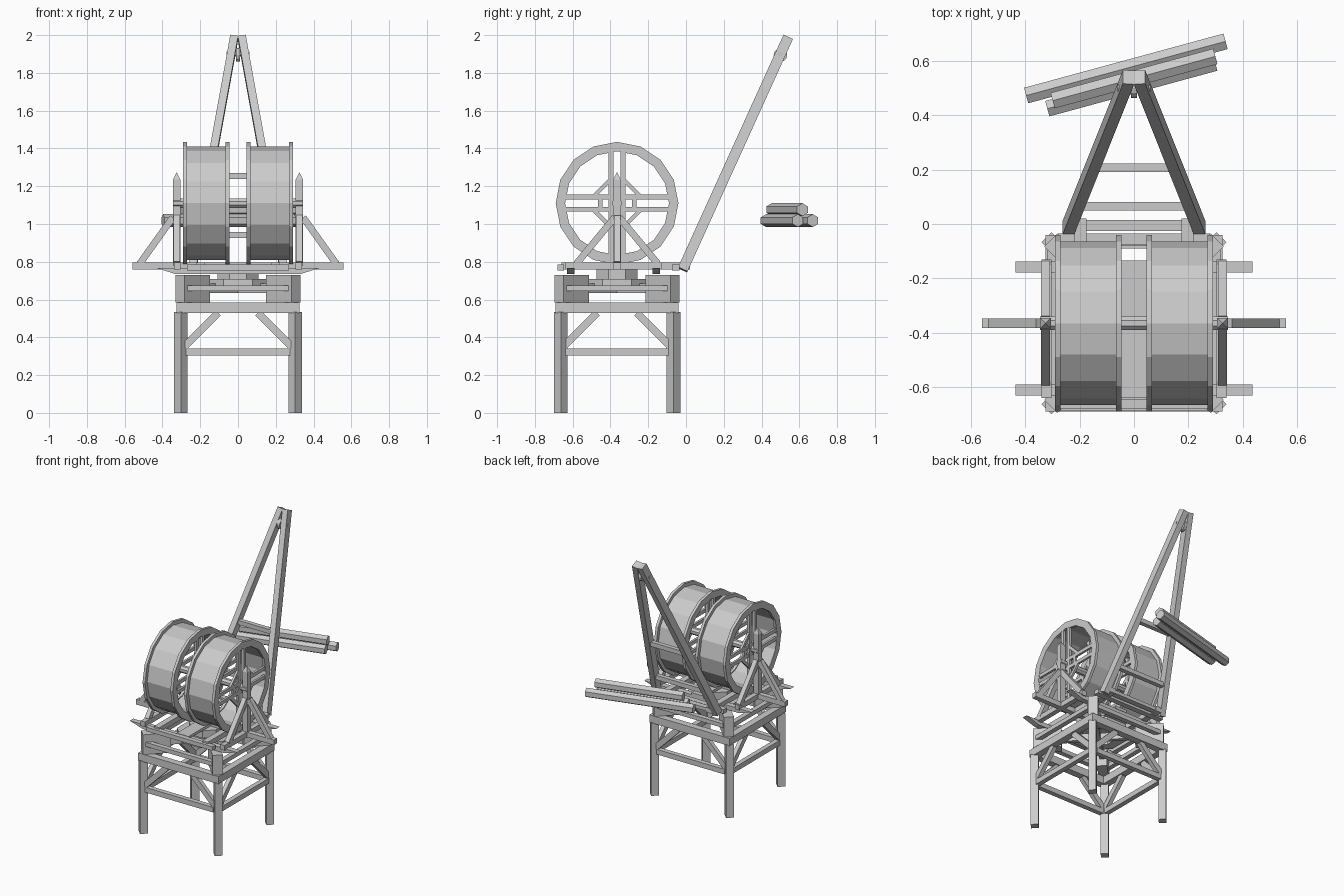
import bpy, bmesh, math
from mathutils import Vector, Matrix

if "Cube" in bpy.data.objects:
    bpy.data.objects.remove(bpy.data.objects["Cube"])

wood = bpy.data.materials.new("weathered_grey_wood")
wood.diffuse_color = (0.6, 0.6, 0.6, 1)
wood.use_nodes = True
wood.node_tree.nodes["Principled BSDF"].inputs["Base Color"].default_value = wood.diffuse_color
CY = -0.365          # centre line of the tower in y
AXLE_Z = 1.11


def finish(name, bm):
    bmesh.ops.recalc_face_normals(bm, faces=bm.faces)
    me = bpy.data.meshes.new(name)
    bm.to_mesh(me)
    bm.free()
    me.materials.append(wood)
    ob = bpy.data.objects.new(name, me)
    bpy.context.collection.objects.link(ob)
    return ob


def box(name, x0, x1, y0, y1, z0, z1, turn=0):
    """Box from its limits, turned about its own vertical axis."""
    bm = bmesh.new()
    m = (Matrix.Translation(((x0 + x1) / 2, (y0 + y1) / 2, (z0 + z1) / 2))
         @ Matrix.Rotation(turn, 4, 'Z')
         @ Matrix.Diagonal((x1 - x0, y1 - y0, z1 - z0, 1)))
    bmesh.ops.create_cube(bm, size=1, matrix=m)
    return finish(name, bm)


def beam(name, a, b, w, d, side=(1, 0, 0)):
    """Square timber from a to b, w wide along side and d deep."""
    a, b = Vector(a), Vector(b)
    ax = (b - a).normalized()
    s = Vector(side)
    s = (s - ax * s.dot(ax)).normalized()
    t = ax.cross(s)
    m = Matrix((s, t, ax)).transposed().to_4x4()
    m = Matrix.Translation((a + b) / 2) @ m @ Matrix.Diagonal((w, d, (b - a).length, 1))
    bm = bmesh.new()
    bmesh.ops.create_cube(bm, size=1, matrix=m)
    return finish(name, bm)


def ring(name, centre, axis, r0, r1, h, n, phase=0.0):
    """Polygonal ring around the x or z axis, h thick."""
    bm = bmesh.new()
    loops = []
    for r, k in ((r0, -h / 2), (r1, -h / 2), (r1, h / 2), (r0, h / 2)):
        row = []
        for i in range(n):
            t = 2 * math.pi * (i + phase) / n
            u, v = r * math.sin(t), r * math.cos(t)
            p = (k, u, v) if axis == 'X' else (u, v, k)
            row.append(bm.verts.new(Vector(centre) + Vector(p)))
        loops.append(row)
    for j in range(4):
        for i in range(n):
            bm.faces.new((loops[j][i], loops[j][(i + 1) % n],
                          loops[(j + 1) % 4][(i + 1) % n], loops[(j + 1) % 4][i]))
    return finish(name, bm)


def rod(name, a, b, r, n, turn=0.0):
    a, b = Vector(a), Vector(b)
    m = (Matrix.Translation((a + b) / 2) @ (b - a).to_track_quat('Z', 'Y').to_matrix().to_4x4()
         @ Matrix.Rotation(turn, 4, 'Z'))
    bm = bmesh.new()
    bmesh.ops.create_cone(bm, cap_ends=True, segments=n, radius1=r, radius2=r,
                          depth=(b - a).length, matrix=m)
    return finish(name, bm)


# tower legs and corner blocks, set diagonally
for sx in (-1, 1):
    for sy in (-1, 1):
        x, y = sx * 0.303, CY + sy * 0.298
        box("tower_leg", x - .026, x + .026, y - .026, y + .026, 0, .535, math.pi / 4)
        x, y = sx * 0.24, CY + sy * 0.24
        box("corner_block", x - .094, x + .094, y - .034, y + .034, .585, .73,
            sx * sy * math.pi / 4)

# tower rails and knee braces, repeated on the four sides
for k in range(4):
    turn = Matrix.Translation((0, CY, 0)) @ Matrix.Rotation(k * math.pi / 2, 4, 'Z')
    parts = [box("belt_beam", -.325, .325, -.325, -.275, .53, .585),
             box("lower_rail", -.275, .275, -.315, -.28, .305, .342),
             box("upper_rail", -.268, .268, -.32, -.285, .645, .675)]
    for s in (-1, 1):
        parts.append(beam("knee_brace", (s * .285, -.298, .35), (s * .105, -.298, .53),
                          .03, .04, (0, 1, 0)))
    for p in parts:
        p.data.transform(turn)

# turntable
for s in (-1, 1):
    beam("turntable_cross", (-.24, CY - s * .24, .66), (.24, CY + s * .24, .66), .05, .03, (0, 0, 1))
ring("turntable_ring", (0, CY, .692), 'Z', .13, .2, .035, 8, .5)
ring("turntable_hub", (0, CY, .735), 'Z', .02, .118, .055, 8, .5)

# platform: tapered bearers, long outrigger, rails and end ties
for y in (-.61, -.158):
    o = box("platform_bearer", -.435, .435, y - .02, y + .02, .735, .768)
    for v in o.data.vertices:
        if v.co.z < .75:
            v.co.x *= .76
box("outrigger_beam", -.558, .558, CY - .018, CY + .018, .76, .797)
for s in (-1, 1):
    box("side_rail", s * .322 - .018, s * .322 + .018, -.64, -.13, .76, .797)
    box("inner_rail", s * .197 - .022, s * .197 + .022, -.66, .02, .76, .797)
box("front_tie", -.27, .27, -.68, -.645, .755, .785)
box("rear_tie", -.28, .28, -.075, -.035, .755, .785)
box("jib_tie", -.175, .175, -.025, .015, .765, .79)
box("centre_plank", -.048, .048, -.64, -.135, .765, .785)

# wheel supports: pointed post with braces on three sides
for s in (-1, 1):
    x = s * .325
    post = box("wheel_post", x - .02, x + .02, CY - .02, CY + .02, .79, 1.235)
    bm = bmesh.new()
    bm.from_mesh(post.data)
    top = max(bm.faces, key=lambda f: f.calc_center_median().z)
    bmesh.ops.poke(bm, faces=[top])
    max(bm.verts, key=lambda v: v.co.z - abs(v.co.x - x) - abs(v.co.y - CY)).co.z = 1.275
    bm.to_mesh(post.data)
    bm.free()
    for t in (-1, 1):
        beam("post_brace", (x, CY + t * .215, .79), (x, CY + t * .012, 1.035), .034, .036)
    beam("outer_brace", (s * .52, CY, .79), (s * .345, CY, 1.035), .034, .036, (0, 1, 0))

# tread wheels: drum, two rims, paired spokes and hub frame
rod("wheel_axle", (-.345, CY, AXLE_Z), (.345, CY, AXLE_Z), .026, 8, math.pi / 8)
for s in (-1, 1):
    cx = s * .168
    ring("wheel_drum", (cx, CY, AXLE_Z), 'X', .282, .3, .22, 16)
    for x in (cx - .112, cx + .112):
        ring("wheel_rim", (x, CY, AXLE_Z), 'X', .275, .325, .02, 16)
        for t in (-1, 1):
            box("upright_spoke", x - .009, x + .009, CY + t * .032 - .013, CY + t * .032 + .013,
                AXLE_Z - .285, AXLE_Z + .285)
            box("level_spoke", x - .008, x + .008, CY - .285, CY + .285,
                AXLE_Z + t * .032 - .013, AXLE_Z + t * .032 + .013)
            box("hub_bar", x - .008, x + .008, CY + t * .09 - .012, CY + t * .09 + .012,
                AXLE_Z - .045, AXLE_Z + .045)
            for u in (-1, 1):
                beam("hub_brace", (x, CY + t * .125, AXLE_Z + u * .035),
                     (x, CY + t * .035, AXLE_Z + u * .125), .016, .022)

# jib: two leaning legs, ties and head pulley
foot, head = Vector((.243, -.018, .758)), Vector((.02, .54, 1.988))
for s in (-1, 1):
    beam("jib_leg", (s * foot.x, foot.y, foot.z), (s * head.x, head.y, head.z), .042, .055)
for y in (.065, .207):
    p = foot.lerp(head, (y - foot.y) / (head.y - foot.y))
    beam("jib_tie_bar", (-p.x, y, p.z), (p.x, y, p.z), .032, .032, (0, 0, 1))
rod("pulley_pin", (-.06, .5, 1.9), (.06, .5, 1.9), .012, 8)
rod("pulley_wheel", (-.011, .5, 1.895), (.011, .5, 1.895), .036, 12)

# hanging timbers
d = Vector((math.cos(math.radians(15.2)), math.sin(math.radians(15.2)), 0))
for name, c, length in (("rear_timber", (-.03, .572, 1.018), .76),
                        ("front_timber", (-.01, .508, 1.018), .64),
                        ("top_timber", (0, .535, 1.076), .62)):
    c = Vector(c)
    rod(name, c - d * length / 2, c + d * length / 2, .034, 6)
